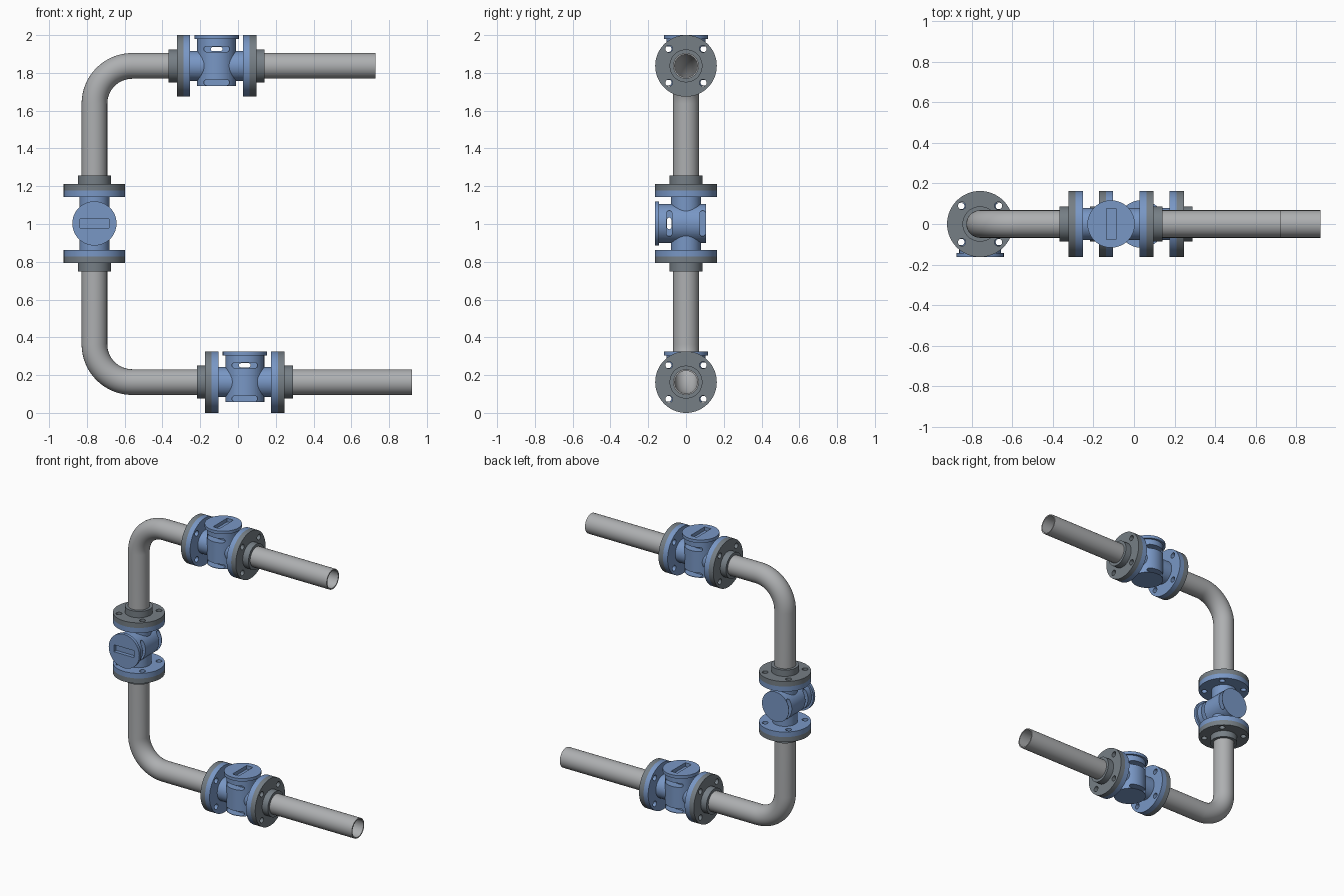
import bpy, bmesh, math
from mathutils import Matrix, Vector

if "Cube" in bpy.data.objects:
    bpy.data.objects.remove(bpy.data.objects["Cube"])


def material(name, rgb):
    m = bpy.data.materials.new(name)
    m.diffuse_color = (*rgb, 1)
    m.use_nodes = True
    m.node_tree.nodes["Principled BSDF"].inputs["Base Color"].default_value = m.diffuse_color
    return m


PIPE = material("light grey pipe", (0.42, 0.43, 0.44))
STEEL = material("dark grey steel", (0.18, 0.21, 0.235))
BLUE = material("valve blue", (0.19, 0.31, 0.56))

R_PIPE, R_BORE = 0.068, 0.060
R_FLANGE, R_HUB, R_BODY = 0.163, 0.087, 0.079
INNER, JOINT, OUTER, HUB_END = 0.14, 0.175, 0.21, 0.254


def new_object(name, bm, mat):
    bmesh.ops.recalc_face_normals(bm, faces=bm.faces)
    me = bpy.data.meshes.new(name)
    bm.to_mesh(me)
    bm.free()
    me.materials.append(mat)
    ob = bpy.data.objects.new(name, me)
    bpy.context.collection.objects.link(ob)
    return ob


def cylinder(axis, r, a, b, mat, offset=(0, 0, 0), seg=64):
    """Closed cylinder along an axis, from a to b."""
    bm = bmesh.new()
    bmesh.ops.create_cone(bm, cap_ends=True, segments=seg, radius1=r, radius2=r, depth=b - a)
    rot = Vector((0, 0, 1)).rotation_difference(Vector(axis)).to_matrix().to_4x4()
    move = Matrix.Translation(Vector(offset) + Vector(axis) * (a + b) / 2)
    bmesh.ops.transform(bm, matrix=move @ rot, verts=bm.verts)
    return new_object("tool", bm, mat)


def box(center, size, mat):
    bm = bmesh.new()
    bmesh.ops.create_cube(bm, size=1)
    mtx = Matrix.Translation(center) @ Matrix.Diagonal((*size, 1))
    bmesh.ops.transform(bm, matrix=mtx, verts=bm.verts)
    return new_object("tool", bm, mat)


def slot(half_w, half_h, z, y0, y1, mat):
    """Round-ended slot cutter running along y."""
    bm = bmesh.new()
    verts = []
    for i in range(24):
        side = 1 if i < 12 else -1
        a = -math.pi / 2 + math.pi * (i - (0 if i < 12 else 1)) / 11
        if side < 0:
            a = math.pi / 2 + math.pi * (i - 12) / 11
        verts.append(bm.verts.new((side * (half_w - half_h) + half_h * math.cos(a), y0,
                                   z + half_h * math.sin(a))))
    face = bm.faces.new(verts)
    ext = bmesh.ops.extrude_face_region(bm, geom=[face], use_keep_orig=True)
    moved = [v for v in ext["geom"] if isinstance(v, bmesh.types.BMVert)]
    bmesh.ops.translate(bm, vec=(0, y1 - y0, 0), verts=moved)
    return new_object("tool", bm, mat)


def combine(target, tool, op):
    mod = target.modifiers.new("join", 'BOOLEAN')
    mod.operation, mod.solver, mod.object = op, 'EXACT', tool
    bpy.context.view_layer.objects.active = target
    bpy.ops.object.modifier_apply(modifier=mod.name)
    bpy.data.objects.remove(tool)


def smooth(ob):
    bpy.ops.object.select_all(action='DESELECT')
    ob.select_set(True)
    bpy.context.view_layer.objects.active = ob
    bpy.ops.object.shade_smooth_by_angle(angle=math.radians(30))


X, Z = (1, 0, 0), (0, 0, 1)


def drill_bolts(ob, a, b):
    for sy in (-1, 1):
        for sz in (-1, 1):
            tool = cylinder(X, 0.019, a, b, ob.data.materials[0], (0, sy * 0.09, sz * 0.09), 24)
            combine(ob, tool, 'DIFFERENCE')


def make_valve():
    # through pipe, two flanges, upright plug and its cap
    ob = cylinder(X, R_BODY, -JOINT + 0.01, JOINT - 0.01, BLUE)
    for a, b in ((-JOINT, -INNER), (INNER, JOINT)):
        combine(ob, cylinder(X, R_FLANGE, a, b, BLUE), 'UNION')
    combine(ob, cylinder(Z, 0.103, -0.106, 0.15, BLUE), 'UNION')
    combine(ob, cylinder(Z, 0.117, 0.142, 0.163, BLUE), 'UNION')
    # bore, wrench slot and side slots
    combine(ob, cylinder(X, R_BORE, -0.3, 0.3, BLUE), 'DIFFERENCE')
    combine(ob, box((0, 0, 0.163), (0.048, 0.155, 0.05), BLUE), 'DIFFERENCE')
    for z in (-0.088, 0.089):
        for y0, y1 in ((-0.15, -0.05), (0.05, 0.15)):
            combine(ob, slot(0.068, 0.0145, z, y0, y1, BLUE), 'DIFFERENCE')
    combine(ob, slot(0.031, 0.011, 0.089, -0.12, 0.12, BLUE), 'DIFFERENCE')
    for s in (-1, 1):
        drill_bolts(ob, s * 0.157 - 0.04, s * 0.157 + 0.04)
    return ob


def make_flange():
    # pipe flange with welded hub, on the +x end
    ob = cylinder(X, R_FLANGE, JOINT, OUTER, STEEL)
    combine(ob, cylinder(X, R_HUB, OUTER - 0.01, HUB_END, STEEL), 'UNION')
    combine(ob, cylinder(X, R_BORE, 0.1, 0.3, STEEL), 'DIFFERENCE')
    drill_bolts(ob, 0.15, 0.24)
    return ob


def tube(name, path, seg=48):
    """Hollow pipe swept along a path in the xz plane."""
    bm = bmesh.new()
    side = Vector((0, 1, 0))
    rings = []
    for i, p in enumerate(path):
        t = (path[min(i + 1, len(path) - 1)] - path[max(i - 1, 0)]).normalized()
        up = t.cross(side)
        rings.append([[bm.verts.new(p + r * (side * math.cos(a) + up * math.sin(a)))
                       for a in (2 * math.pi * k / seg for k in range(seg))]
                      for r in (R_PIPE, R_BORE)])
    for k in range(seg):
        n = (k + 1) % seg
        for w in (0, 1):
            for a, b in zip(rings, rings[1:]):
                bm.faces.new((a[w][k], a[w][n], b[w][n], b[w][k]))
        for e in (rings[0], rings[-1]):
            bm.faces.new((e[0][k], e[0][n], e[1][n], e[1][k]))
    ob = new_object(name, bm, PIPE)
    smooth(ob)
    return ob


# layout
RISER_X, LOW_Z, HIGH_Z, MID_Z = -0.76, 0.163, 1.837, 1.003
LOW_X, HIGH_X, BEND = 0.036, -0.113, 0.2
upright = Matrix(((0, -1, 0), (0, 0, -1), (1, 0, 0))).to_4x4()
places = {
    "lower": Matrix.Translation((LOW_X, 0, LOW_Z)),
    "upper": Matrix.Translation((HIGH_X, 0, HIGH_Z)),
    "riser": Matrix.Translation((RISER_X, 0, MID_Z)) @ upright,
}

# valves with a pipe flange on each end
valve, flange = make_valve(), make_flange()
for part in (valve, flange):
    smooth(part)


def place(src, name, mtx):
    ob = bpy.data.objects.new(name, src.data.copy())
    ob.data.transform(mtx)
    bpy.context.collection.objects.link(ob)


for key, mtx in places.items():
    place(valve, key + "_valve", mtx)
    place(flange, key + "_flange_a", mtx)
    place(flange, key + "_flange_b", mtx @ Matrix.Rotation(math.pi, 4, 'Z'))
bpy.data.objects.remove(valve)
bpy.data.objects.remove(flange)


# elbow pipes joining the riser to the horizontal runs
def elbow(name, x_end, z_run, z_end, s):
    cx, cz = RISER_X + BEND, z_run - s * BEND
    path = [Vector((x_end, 0, z_run))]
    for i in range(17):
        a = math.pi / 2 * i / 16
        path.append(Vector((cx - BEND * math.sin(a), 0, cz + s * BEND * math.cos(a))))
    path.append(Vector((RISER_X, 0, z_end)))
    tube(name, path)


elbow("upper_elbow_pipe", HIGH_X - HUB_END, HIGH_Z, MID_Z + HUB_END, 1)
elbow("lower_elbow_pipe", LOW_X - HUB_END, LOW_Z, MID_Z - HUB_END, -1)

# straight open outlets
for name, x0, x1, z in (("upper_outlet_pipe", HIGH_X, 0.727, HIGH_Z),
                        ("lower_outlet_pipe", LOW_X, 0.92, LOW_Z)):
    tube(name, [Vector((x0 + HUB_END, 0, z)), Vector((x1, 0, z))])
